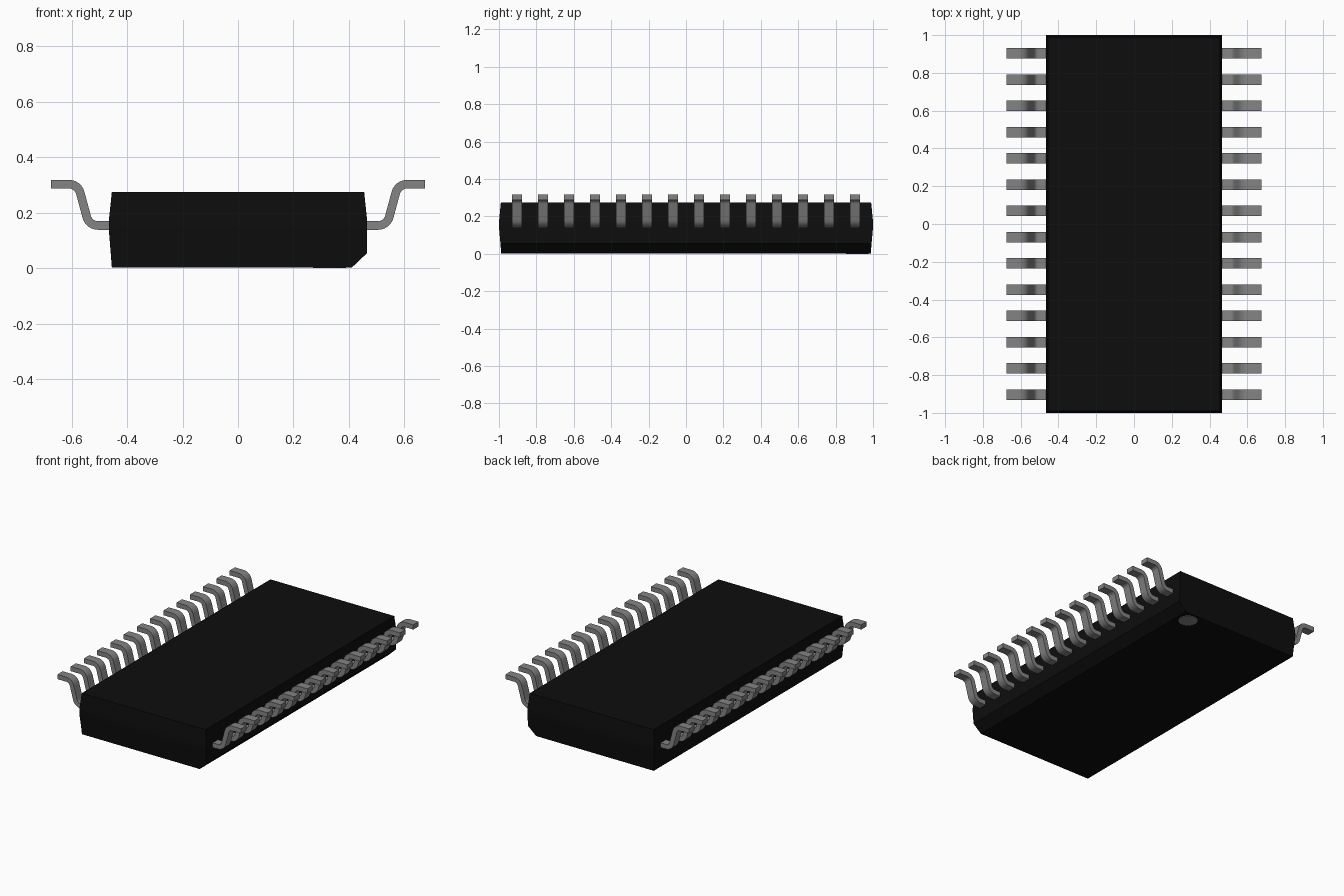
import bpy, bmesh
from math import sin, cos, radians

cube = bpy.data.objects.get("Cube")
if cube:
    bpy.data.objects.remove(cube)


def material(name, value, rough):
    m = bpy.data.materials.new(name)
    m.use_nodes = True
    color = (value, value, value, 1)
    m.diffuse_color = color
    node = m.node_tree.nodes["Principled BSDF"]
    node.inputs["Base Color"].default_value = color
    node.inputs["Roughness"].default_value = rough
    return m


black = material("black plastic", 0.004, 0.6)
grey = material("grey metal", 0.23, 0.5)


def finish(bm, name, mat):
    bmesh.ops.recalc_face_normals(bm, faces=bm.faces)
    mesh = bpy.data.meshes.new(name)
    bm.to_mesh(mesh)
    bm.free()
    mesh.materials.append(mat)
    ob = bpy.data.objects.new(name, mesh)
    bpy.context.collection.objects.link(ob)
    return ob


# Body: stacked rectangles (z, left x, right x, half depth), chamfered on one low edge
layers = [
    (0.002, -0.455, 0.41, 0.988),
    (0.055, -0.459, 0.466, 0.992),
    (0.14, -0.466, 0.466, 1.0),
    (0.17, -0.466, 0.466, 1.0),
    (0.275, -0.455, 0.455, 0.99),
]
bm = bmesh.new()
rings = [[bm.verts.new(p) for p in ((a, -d, z), (b, -d, z), (b, d, z), (a, d, z))]
         for z, a, b, d in layers]
for low, high in zip(rings, rings[1:]):
    for i in range(4):
        j = (i + 1) % 4
        bm.faces.new((low[i], low[j], high[j], high[i]))
bm.faces.new(rings[0])
bm.faces.new(rings[-1])
finish(bm, "body", black)

# Pin centre line: flat, bend up, steep rise, bend back to flat (x, z, slope angle)
radius, tilt, steps = 0.042, radians(75), 6
x0, z0, x_end, z_end = 0.505, 0.154, 0.675, 0.303
rise = z_end - z0 - 2 * radius * (1 - cos(tilt))
x1 = x0 + 2 * radius * sin(tilt) + rise * cos(tilt) / sin(tilt)
angles = [tilt * i / steps for i in range(steps + 1)]
path = [(0.45, z0, 0)]
path += [(x0 + radius * sin(a), z0 + radius * (1 - cos(a)), a) for a in angles]
path += [(x1 - radius * sin(a), z_end - radius * (1 - cos(a)), a) for a in reversed(angles)]
path += [(x_end, z_end, 0)]


def pin(bm, side, y, half_width=0.028, half_thick=0.0155):
    sections = []
    for x, z, a in path:
        dx, dz = -sin(a) * half_thick, cos(a) * half_thick
        sections.append([bm.verts.new((side * (x + s * dx), y + w * half_width, z + s * dz))
                         for s, w in ((-1, -1), (-1, 1), (1, 1), (1, -1))])
    for p, q in zip(sections, sections[1:]):
        for i in range(4):
            j = (i + 1) % 4
            bm.faces.new((p[i], p[j], q[j], q[i]))
    bm.faces.new(sections[0])
    bm.faces.new(sections[-1])


# Two rows of fourteen pins
for name, side in (("left_pins", 1), ("right_pins", -1)):
    bm = bmesh.new()
    for k in range(14):
        pin(bm, side, (k - 6.5) * 0.139)
    ob = finish(bm, name, grey)
    bpy.ops.object.select_all(action="DESELECT")
    ob.select_set(True)
    bpy.context.view_layer.objects.active = ob
    bpy.ops.object.shade_smooth_by_angle(angle=radians(30))

# Round marker on the underside, by the chamfered edge
bpy.ops.mesh.primitive_cylinder_add(vertices=32, radius=0.06, depth=0.004,
                                    location=(0.33, 0.915, 0.002))
marker = bpy.context.object
marker.name = "marker_dot"
marker.data.materials.append(grey)
